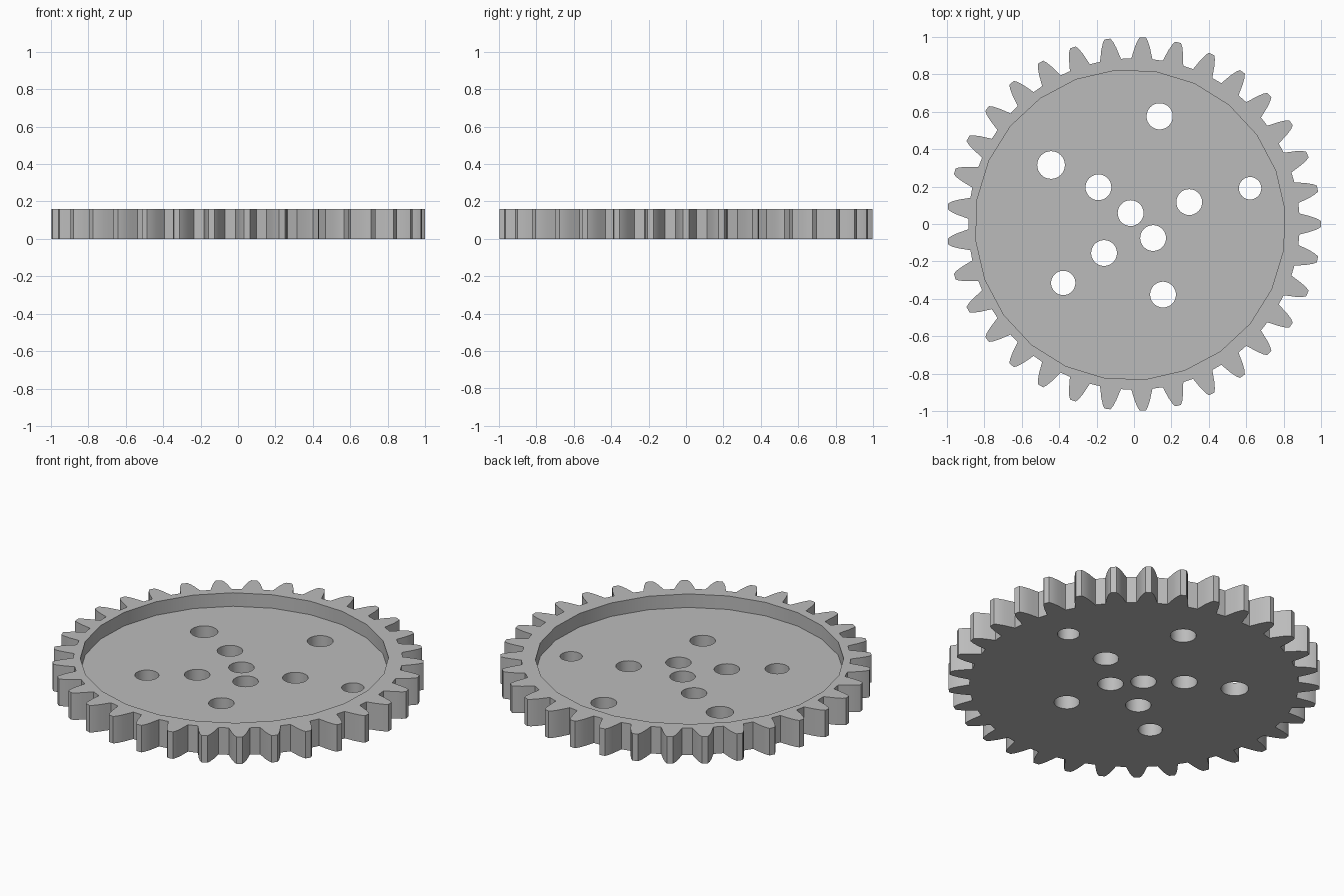
import bpy, bmesh
from math import cos, sin, pi, radians

cube = bpy.data.objects.get("Cube")
if cube:
    bpy.data.objects.remove(cube, do_unlink=True)

TEETH, HEIGHT, FLOOR = 33, 0.16, 0.08

grey = bpy.data.materials.new("matte grey")
grey.use_nodes = True
colour = (0.5, 0.5, 0.5, 1)
grey.diffuse_color = colour
grey.node_tree.nodes["Principled BSDF"].inputs["Base Color"].default_value = colour


def circle(x, y, r, sides, turn=0.0):
    return [(x + r * cos(turn + 2 * pi * i / sides),
             y + r * sin(turn + 2 * pi * i / sides)) for i in range(sides)]


def prism(name, outlines, z0, z1):
    """Closed prisms in one object, one for each outline."""
    bm = bmesh.new()
    for outline in outlines:
        base = bm.faces.new([bm.verts.new((x, y, z0)) for x, y in outline])
        top = bmesh.ops.extrude_face_region(bm, geom=[base])["geom"]
        bmesh.ops.translate(bm, vec=(0, 0, z1 - z0),
                            verts=[v for v in top if isinstance(v, bmesh.types.BMVert)])
    bmesh.ops.recalc_face_normals(bm, faces=bm.faces)
    mesh = bpy.data.meshes.new(name)
    bm.to_mesh(mesh)
    bm.free()
    mesh.materials.append(grey)
    obj = bpy.data.objects.new(name, mesh)
    bpy.context.collection.objects.link(obj)
    return obj


# Toothed disc: half a tooth as (radius, angle from tooth centre), mirrored
half = [(0.998, 0.016), (0.98, 0.028), (0.945, 0.043), (0.915, 0.053), (0.885, 0.064)]
tooth = [(r, -a) for r, a in reversed(half)] + half
outline = [(r * cos(a + 2 * pi * k / TEETH), r * sin(a + 2 * pi * k / TEETH))
           for k in range(TEETH) for r, a in tooth]
gear = prism("gear_wheel", [outline], 0, HEIGHT)

# Shallow faceted recess, slightly off centre
recess = prism("recess_cutter", [circle(-0.02, -0.005, 0.829, 24, radians(5.5))],
               FLOOR, HEIGHT + 0.1)

# Round through holes: x, y, radius
holes = [(0.137, 0.575, 0.07), (-0.443, 0.315, 0.074), (-0.19, 0.196, 0.069),
         (-0.018, 0.058, 0.069), (0.295, 0.117, 0.069), (0.62, 0.191, 0.06),
         (0.102, -0.075, 0.069), (-0.16, -0.155, 0.069), (-0.378, -0.315, 0.065),
         (0.155, -0.377, 0.069)]
drills = prism("hole_cutter", [circle(x, y, r, 32) for x, y, r in holes],
               -0.1, HEIGHT + 0.1)

for cutter in (recess, drills):
    cut = gear.modifiers.new(cutter.name, "BOOLEAN")
    cut.operation = "DIFFERENCE"
    cut.solver = "EXACT"
    cut.object = cutter
    cutter.hide_render = True
    cutter.hide_set(True)

# Bake the cuts, then drop the cutters
bpy.context.view_layer.update()
graph = bpy.context.evaluated_depsgraph_get()
cut_mesh = bpy.data.meshes.new_from_object(gear.evaluated_get(graph))
gear.modifiers.clear()
gear.data = cut_mesh
for cutter in (recess, drills):
    bpy.data.objects.remove(cutter, do_unlink=True)

# Smooth the hole walls and tooth flanks, keep the rims crisp
bpy.ops.object.select_all(action="DESELECT")
gear.select_set(True)
bpy.context.view_layer.objects.active = gear
bpy.ops.object.shade_smooth_by_angle(angle=radians(20))
